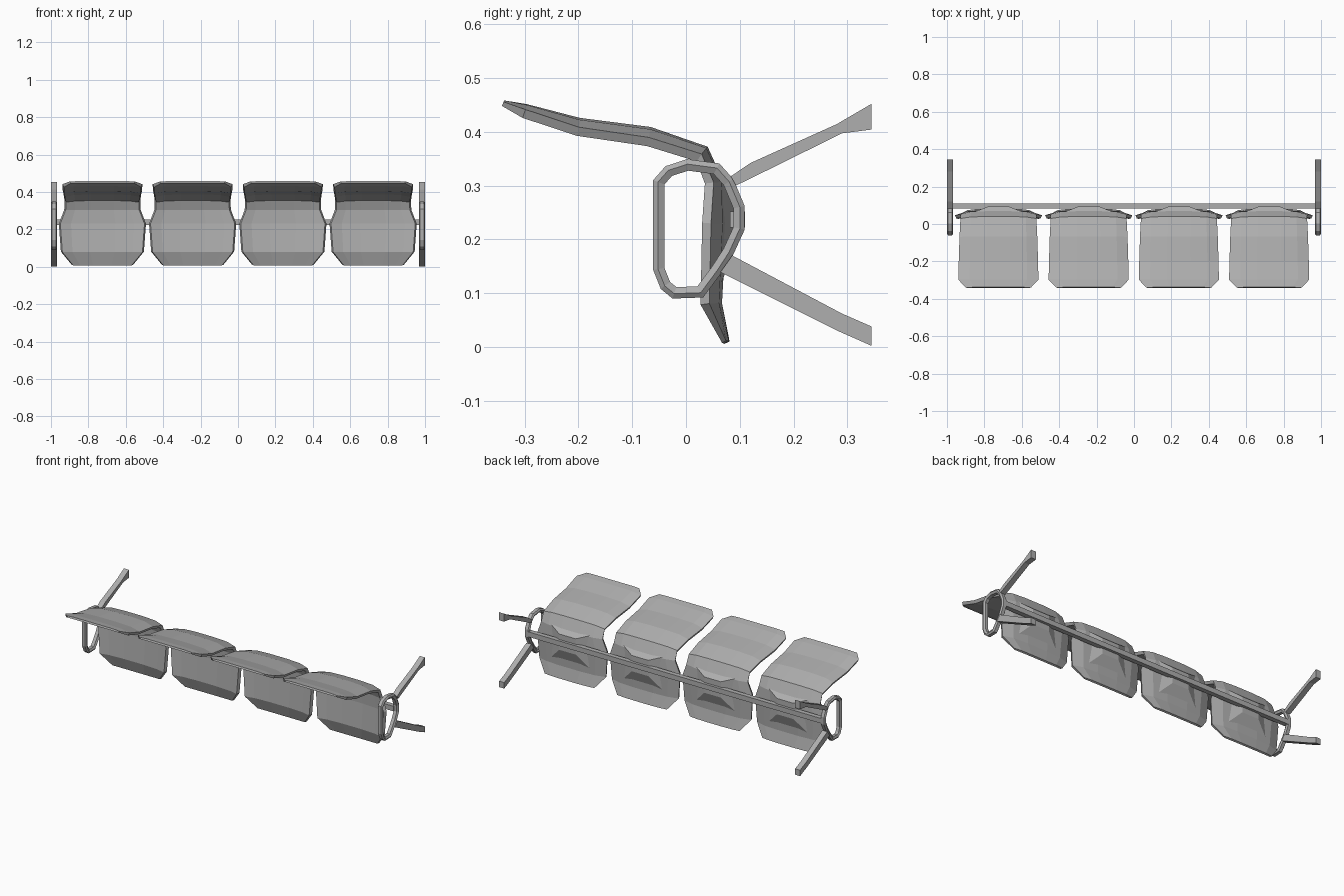
import bpy, bmesh
from mathutils import Vector

if "Cube" in bpy.data.objects:
    bpy.data.objects.remove(bpy.data.objects["Cube"])

grey = bpy.data.materials.new("mid grey")
grey.diffuse_color = (0.43, 0.43, 0.43, 1)
grey.use_nodes = True
grey.node_tree.nodes["Principled BSDF"].inputs["Base Color"].default_value = grey.diffuse_color


def finish(bm, name):
    bmesh.ops.recalc_face_normals(bm, faces=bm.faces)
    me = bpy.data.meshes.new(name)
    bm.to_mesh(me)
    bm.free()
    me.materials.append(grey)
    ob = bpy.data.objects.new(name, me)
    bpy.context.collection.objects.link(ob)
    return ob


def loft(name, loops, closed=False, caps=True):
    """Skin a list of equal-length closed point loops."""
    bm = bmesh.new()
    vs = [[bm.verts.new(p) for p in loop] for loop in loops]
    n = len(vs[0])
    pairs = list(zip(vs, vs[1:]))
    if closed:
        pairs.append((vs[-1], vs[0]))
    for a, b in pairs:
        for i in range(n):
            j = (i + 1) % n
            bm.faces.new((a[i], a[j], b[j], b[i]))
    if caps and not closed:
        bm.faces.new(vs[0])
        bm.faces.new(vs[-1])
    return finish(bm, name)


# Seat shell rows: y, z of the side edge, half width, bulge in y and z at the middle
ROWS = [
    (-0.340, 0.453, 0.175, 0.000, 0.000),
    (-0.300, 0.436, 0.214, 0.000, 0.005),
    (-0.200, 0.403, 0.212, 0.000, 0.012),
    (-0.070, 0.384, 0.208, 0.002, 0.014),
    (0.026, 0.354, 0.203, 0.008, 0.009),
    (0.046, 0.305, 0.204, 0.013, 0.000),
    (0.041, 0.230, 0.233, 0.023, 0.000),
    (0.038, 0.080, 0.222, 0.018, 0.000),
    (0.072, 0.010, 0.165, 0.004, -0.002),
]
COLS = [(-1, 0), (-0.72, 0.7), (-0.3, 1), (0.3, 1), (0.72, 0.7), (1, 0)]
T = 0.011


def seat_shell(cx):
    # centre line of the shell, offset both ways along the profile normal
    loops = []
    for i, (y, z, w, by, bz) in enumerate(ROWS):
        a, b = ROWS[max(i - 1, 0)], ROWS[min(i + 1, len(ROWS) - 1)]
        d = Vector((0, b[0] - a[0], b[1] - a[1])).normalized()
        nrm = Vector((0, -d.z, d.y))
        t = T * (0.5 if i in (0, len(ROWS) - 1) else 1)
        mid = [Vector((cx + u * w, y + by * k, z + bz * k)) for u, k in COLS]
        back = [p + nrm * t * (0.5 if j in (0, 5) else 1) for j, p in enumerate(mid)]
        front = [p - nrm * t for p in mid]
        front[0].x += 0.008
        front[-1].x -= 0.008
        loops.append(back + front[::-1])
    bm = bmesh.new()
    vs = [[bm.verts.new(p) for p in loop] for loop in loops]
    for a, b in zip(vs, vs[1:]):
        for i in range(12):
            j = (i + 1) % 12
            bm.faces.new((a[i], a[j], b[j], b[i]))
    for r in (vs[0], vs[-1]):
        for i in range(5):
            bm.faces.new((r[i], r[i + 1], r[10 - i], r[11 - i]))
    finish(bm, "seat_shell")


def rect(cx, y, w, z0, z1):
    return [(cx - w, y, z0), (cx + w, y, z0), (cx + w, y, z1), (cx - w, y, z1)]


for i in range(4):
    cx = -0.725 + 0.4825 * i
    seat_shell(cx)
    # tapered mount on the back of each seat
    loft("seat_mount", [rect(cx, 0.062, 0.135, 0.11, 0.315),
                        rect(cx, 0.094, 0.055, 0.19, 0.285)])

# Long rail behind the seats
loft("rail", [[(x, 0.082, 0.222), (x, 0.110, 0.222), (x, 0.110, 0.252), (x, 0.082, 0.252)]
              for x in (-0.975, 0.975)])

# End frames: closed ring with a six-sided section, plus two legs
RING = [(-0.061, 0.31), (-0.061, 0.143), (-0.047, 0.108), (-0.025, 0.09), (0.032, 0.092),
        (0.066, 0.138), (0.088, 0.172), (0.109, 0.218), (0.109, 0.262), (0.088, 0.312),
        (0.062, 0.341), (0.002, 0.349), (-0.038, 0.336)]
UPPER = [(0.083, 0.317), (0.12, 0.342), (0.28, 0.414), (0.345, 0.452),
         (0.345, 0.404), (0.29, 0.397), (0.13, 0.318), (0.093, 0.300)]
LOWER = [(0.064, 0.139), (0.284, 0.029), (0.345, 0.002),
         (0.345, 0.038), (0.29, 0.062), (0.086, 0.170)]
SECTION = [(0, -0.010), (0, 0.010), (0.009, 0.0165), (0.021, 0.010),
           (0.021, -0.010), (0.009, -0.0165)]


def inset(pts, d):
    """Mitred inward offset of a counter-clockwise polygon."""
    out = []
    for i, p in enumerate(pts):
        p = Vector(p)
        e0 = (p - Vector(pts[i - 1])).normalized()
        e1 = (Vector(pts[(i + 1) % len(pts)]) - p).normalized()
        n0, n1 = Vector((-e0.y, e0.x)), Vector((-e1.y, e1.x))
        out.append(p + (n0 + n1) * d / (1 + n0.dot(n1)))
    return out


for side in (-1, 1):
    cx = side * 0.9835
    loft("end_ring", [[(cx + dx, p[0], p[1]) for p in inset(RING, d)] for d, dx in SECTION],
         closed=True)
    for name, prof in (("upper_leg", UPPER), ("lower_leg", LOWER)):
        loft(name, [[(cx + dx, y, z) for y, z in prof] for dx in (-0.0165, 0.0165)])
